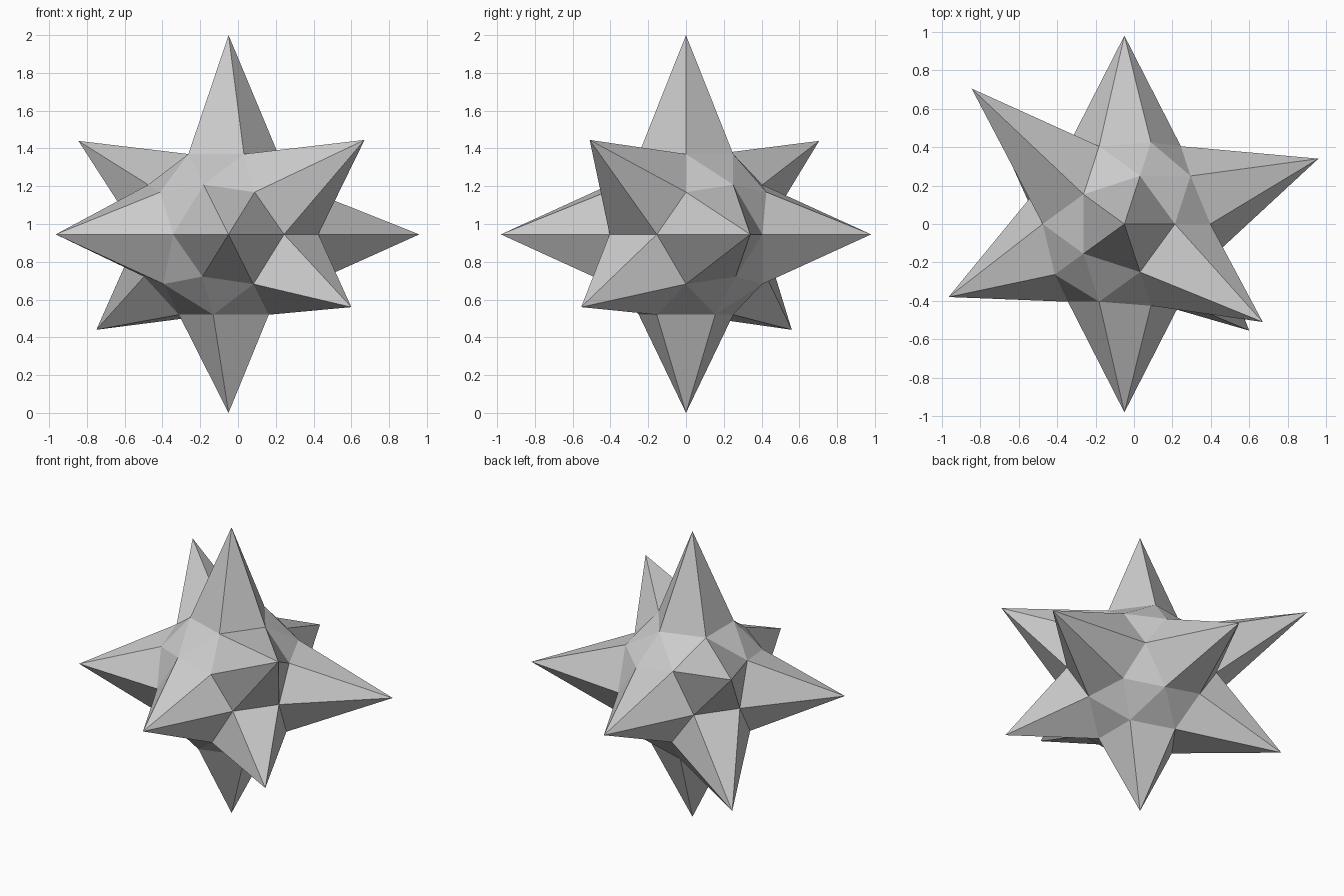
import bpy, bmesh
from mathutils import Vector

if "Cube" in bpy.data.objects:
    bpy.data.objects.remove(bpy.data.objects["Cube"])

CENTRE = Vector((-0.05, 0, 0.945))
CORE_RADIUS = 0.5

# Spike tips, in model coordinates
TIPS = [
    (-0.05, 0, 2.0), (-0.05, 0, 0.0),              # top and bottom
    (-0.05, -0.98, 0.945), (-0.05, 0.98, 0.945),   # front and back
    (-0.965, -0.38, 0.945), (0.96, 0.34, 0.945),   # left and right
    (-0.845, 0.705, 1.44), (0.67, -0.51, 1.445),   # upper diagonals
    (0.60, -0.555, 0.56), (-0.75, 0.56, 0.44),     # lower diagonals
]

# Low-poly round core
bm = bmesh.new()
bmesh.ops.create_icosphere(bm, subdivisions=2, radius=CORE_RADIUS)
bmesh.ops.translate(bm, verts=bm.verts, vec=CENTRE)

# Pull the core vertex nearest each direction out into a spike
core = [(v, (v.co - CENTRE).normalized()) for v in bm.verts]
for tip in map(Vector, TIPS):
    direction = (tip - CENTRE).normalized()
    vert = max(core, key=lambda item: item[1].dot(direction))[0]
    vert.co = tip

mesh = bpy.data.meshes.new("spiked_star")
bm.to_mesh(mesh)
bm.free()
star = bpy.data.objects.new("spiked_star", mesh)
bpy.context.collection.objects.link(star)
